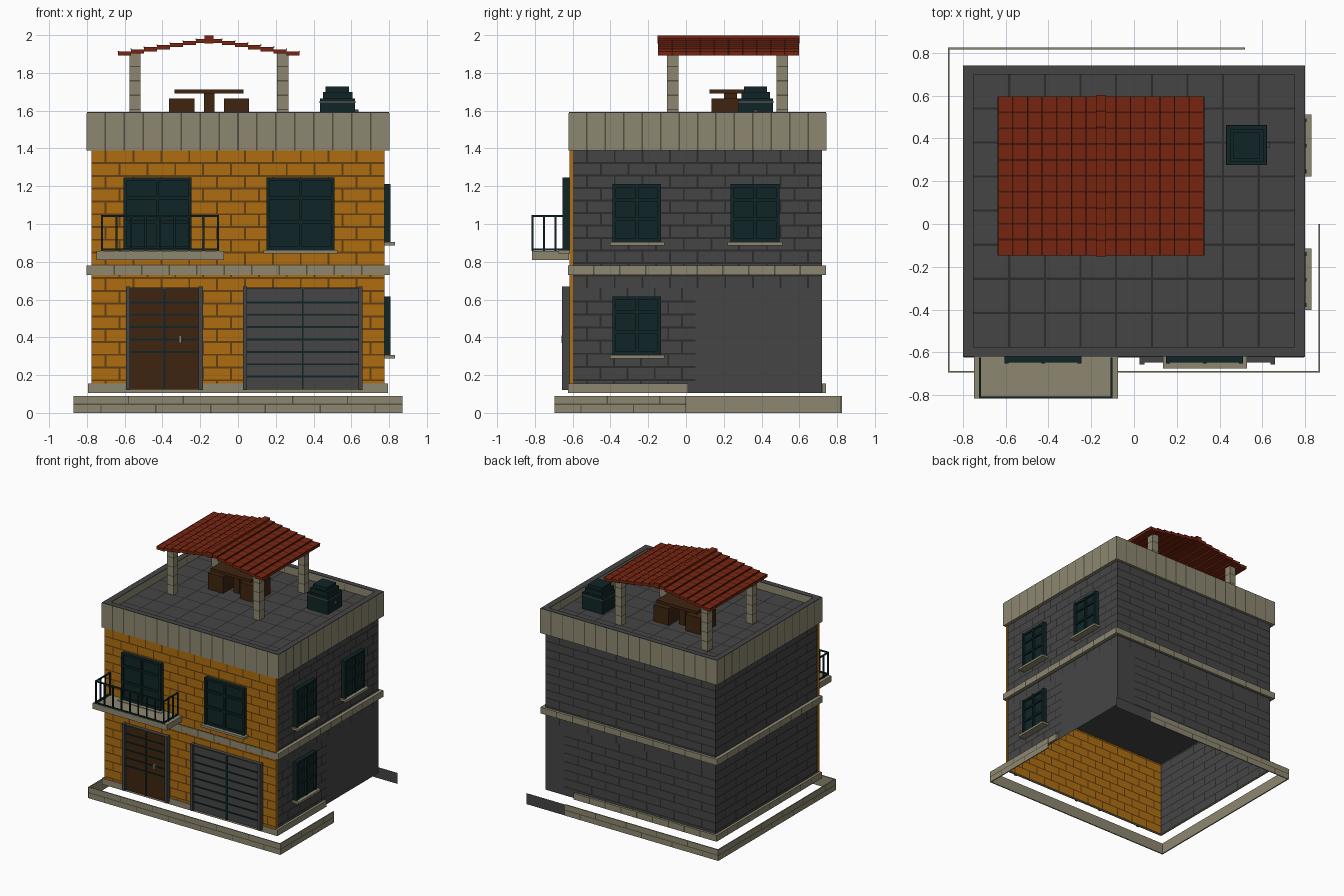
import bpy, bmesh
from mathutils import Vector

if "Cube" in bpy.data.objects:
    bpy.data.objects.remove(bpy.data.objects["Cube"], do_unlink=True)


def colour(name, r, g, b):
    m = bpy.data.materials.new(name)
    m.use_nodes = True
    m.diffuse_color = (r, g, b, 1)
    m.node_tree.nodes["Principled BSDF"].inputs["Base Color"].default_value = (r, g, b, 1)
    return m


ochre = colour("ochre paint", .43, .155, .005)
ochre_joint = colour("ochre joint", .12, .05, .006)
grey = colour("grey render", .06, .06, .06)
grey_joint = colour("grey joint", .025, .025, .025)
stone = colour("beige stone", .27, .245, .165)
stone_joint = colour("stone joint", .09, .08, .05)
red = colour("red tile", .19, .018, .005)
red_joint = colour("tile joint", .05, .008, .004)
teal = colour("dark teal", .0048, .0185, .0194)
brown = colour("brown wood", .049, .0185, .005)
joints = {ochre: ochre_joint, grey: grey_joint, stone: stone_joint, red: red_joint}
X, Y, Z = Vector((1, 0, 0)), Vector((0, 1, 0)), Vector((0, 0, 1))


def finish(name, bm, *mats):
    me = bpy.data.meshes.new(name)
    bm.to_mesh(me)
    bm.free()
    for m in mats:
        me.materials.append(m)
    ob = bpy.data.objects.new(name, me)
    bpy.context.collection.objects.link(ob)
    return ob


def box(name, x0, x1, y0, y1, z0, z1, mat):
    bm = bmesh.new()
    bmesh.ops.create_cube(bm, size=1)
    for v in bm.verts:
        v.co = (x0 + (v.co.x + .5) * (x1 - x0), y0 + (v.co.y + .5) * (y1 - y0),
                z0 + (v.co.z + .5) * (z1 - z0))
    return finish(name, bm, mat)


def cuts(length, pitch, t):
    n = max(1, round(length / pitch))
    inner = [length * k / n + d for k in range(1, n) for d in (-t / 2, t / 2)]
    return [0] + inner + [length]


def panel(name, at, u, v, w, h, mat, step=9, row=9, bond=True, t=.01):
    """Flat sheet cut into blocks with narrow joint faces between them."""
    us, vs = cuts(w, step, t), cuts(h, row, t)
    bm = bmesh.new()
    g = [[bm.verts.new(Vector(at) + u * a + v * b) for a in us] for b in vs]
    for j in range(len(vs) - 1):
        for i in range(len(us) - 1):
            f = bm.faces.new((g[j][i], g[j][i + 1], g[j + 1][i + 1], g[j + 1][i]))
            upright = i % 2 and (not bond or (i // 2 + j // 2) % 2 == 0)
            f.material_index = 1 if j % 2 or upright else 0
    return finish(name, bm, mat, joints[mat])


def ring(name, x0, x1, y0, y1, z0, z1, mat, **k):
    """Four outward block sheets around a rectangle."""
    h = z1 - z0
    panel(name + "_front", (x0, y0, z0), X, Z, x1 - x0, h, mat, **k)
    panel(name + "_left", (x1, y0, z0), Y, Z, y1 - y0, h, mat, **k)
    panel(name + "_back", (x1, y1, z0), -X, Z, x1 - x0, h, mat, **k)
    panel(name + "_right", (x0, y1, z0), -Y, Z, y1 - y0, h, mat, **k)


# Ground kerb: thin upright strips with a gap at one corner
kerb = dict(step=.14, row=.045, t=.007)
box("kerb_front", -.87, .87, -.695, -.687, 0, .09, stone)
box("kerb_right", -.87, -.862, -.695, .825, 0, .09, stone)
box("kerb_left", .862, .87, -.695, 0, 0, .09, stone)
box("kerb_back", -.87, .52, .817, .825, 0, .09, stone)
panel("kerb_blocks_front", (-.87, -.697, 0), X, Z, 1.74, .09, stone, **kerb)
panel("kerb_blocks_right", (-.872, .825, 0), -Y, Z, 1.52, .09, stone, **kerb)
panel("kerb_blocks_left", (.872, -.695, 0), Y, Z, .695, .09, stone, **kerb)
panel("kerb_blocks_back", (.52, .827, 0), -X, Z, 1.39, .09, stone, **kerb)
panel("kerb_end", (.87, .825, 0), -X, Z, .35, .09, grey)

# Front wall: painted blocks on both faces, with closed ends
brick = dict(step=.075, row=.066)
panel("front_wall", (-.775, -.618, .105), X, Z, 1.55, 1.285, ochre, **brick)
panel("front_wall_inside", (.775, -.597, .105), -X, Z, 1.55, 1.285, ochre, **brick)
for s, n in ((1, "left"), (-1, "right")):
    box("front_wall_end_" + n, s * .772, s * .776, -.618, -.597, .105, 1.39, ochre)

# Grey side and back walls, with a plain lower corner
panel("left_wall_upper", (.772, -.597, .66), Y, Z, 1.317, .73, grey, **brick)
panel("left_wall_lower", (.772, -.597, .105), Y, Z, .647, .555, grey, **brick)
panel("left_wall_plain", (.772, .05, .105), Y, Z, .67, .555, grey)
long_brick = dict(step=.13, row=.066)
panel("back_wall_upper", (.772, .72, .66), -X, Z, 1.544, .73, grey, **long_brick)
panel("back_wall_plain", (.772, .72, .105), -X, Z, .172, .555, grey)
panel("back_wall_lower", (.6, .72, .105), -X, Z, 1.372, .555, grey, **long_brick)
panel("right_wall", (-.772, .72, .105), -Y, Z, 1.317, 1.285, grey, **long_brick)

# Plinth around the foot of the walls
box("plinth_front", -.79, .79, -.624, -.6, .105, .155, stone)
box("plinth_left", .775, .795, -.624, .01, .105, .155, stone)
box("plinth_right", -.795, -.775, -.624, .74, .105, .155, stone)
box("plinth_back", -.795, .5, .722, .74, .105, .155, stone)
panel("plinth_blocks_right", (-.797, .74, .105), -Y, Z, 1.36, .05, stone, step=.14, bond=False)
panel("plinth_blocks_back", (.5, .742, .105), -X, Z, 1.29, .05, stone, step=.14, bond=False)

# Floor band, ceiling below it
box("floor_band", -.8, .8, -.622, .74, .73, .78, stone)
ring("floor_band_blocks", -.802, .802, -.624, .742, .73, .78, stone, step=.14, bond=False, t=.008)
panel("ceiling", (-.772, .72, .726), X, -Y, 1.544, 1.317, grey)

# Parapet with grey caps, and the tiled roof deck
DECK = 1.53
for n, (x0, x1, y0, y1) in {"front": (-.8, .8, -.62, -.575), "back": (-.8, .8, .7, .742),
                            "left": (.75, .8, -.575, .7), "right": (-.8, -.75, -.575, .7)}.items():
    box("parapet_" + n, x0, x1, y0, y1, 1.39, 1.588, stone)
    box("parapet_cap_" + n, x0, x1, y0, y1, 1.588, 1.593, grey)
ring("parapet_blocks", -.802, .802, -.622, .744, 1.39, 1.588, stone, step=.1, bond=False, t=.008)
ring("parapet_lining", .748, -.748, .698, -.573, DECK, 1.588, stone, step=-.14, bond=False, t=.008)
box("roof_slab", -.76, .76, -.58, .71, 1.46, DECK - .004, grey)
panel("roof_deck", (-.75, -.575, DECK), X, Y, 1.5, 1.275, grey, step=.171, row=.16, bond=False)


def fixed(side, name, a0, a1, d0, d1, z0, z1, mat):
    """Box on a facade: a runs along it, d stands out from it."""
    if side == "front":
        return box(name, a0, a1, -.618 - d1, -.618 - d0, z0, z1, mat)
    return box(name, .772 + d0, .772 + d1, a0, a1, z0, z1, mat)


def window(side, name, a0, a1, z0, z1):
    f, mid = .018, (a0 + a1) / 2
    fixed(side, name + "_glass", a0, a1, 0, .018, z0, z1, teal)
    for n, p, q in (("side_a", a0, a0 + f), ("side_b", a1 - f, a1), ("mullion", mid - .008, mid + .008)):
        fixed(side, f"{name}_{n}", p, q, 0, .035, z0, z1, teal)
    for k, z in enumerate((z0, z0 + (z1 - z0) * .36, z0 + (z1 - z0) * .7, z1 - f)):
        fixed(side, f"{name}_bar_{k}", a0, a1, 0, .03, z, z + f, teal)
    fixed(side, name + "_sill", a0 - .015, a1 + .018, 0, .058, z0 - .018, z0, stone)


window("front", "balcony_window", -.605, -.245, .862, 1.245)
window("front", "front_window", .15, .51, .862, 1.245)
window("left", "lower_side_window", -.388, -.132, .307, .617)
window("left", "upper_side_window_a", -.388, -.132, .905, 1.212)
window("left", "upper_side_window_b", .236, .494, .905, 1.212)


def door(name, a0, a1, mat, bars):
    """Framed pair of leaves with dark centre and cross strips."""
    mid = (a0 + a1) / 2
    fixed("front", name + "_leaves", a0, a1, 0, .018, .125, .66, mat)
    fixed("front", name + "_centre_strip", mid - .005, mid + .005, .018, .024, .125, .66, teal)
    for k in range(bars):
        z = .585 - k * .0655
        fixed("front", f"{name}_strip_{k}", a0, a1, .018, .024, z - .005, z + .005, teal)
    for n, p in (("post_a", a0 - .022), ("post_b", a1)):
        fixed("front", f"{name}_{n}", p, p + .022, 0, .038, .122, .668, grey)
    fixed("front", name + "_head", a0, a1, 0, .03, .655, .664, grey)


door("house_door", -.572, -.208, brown, 5)
fixed("front", "door_handle", -.312, -.3, .018, .042, .37, .41, stone)
door("garage_door", .048, .638, grey, 7)

# Balcony slab and railing
box("balcony_slab", -.748, -.075, -.815, -.62, .81, .857, stone)
x0, x1, y0, y1, r = -.72, -.105, -.812, -.63, .005
for n, z in (("bottom", .866), ("top", 1.042)):
    box(f"rail_{n}_front", x0 - r, x1 + r, y0 - r, y0 + r, z - r, z + r, teal)
    for s, x in (("right", x0), ("left", x1)):
        box(f"rail_{n}_{s}", x - r, x + r, y0, y1, z - r, z + r, teal)
for k in range(9):
    x = x0 + (x1 - x0) * k / 8
    box(f"baluster_front_{k}", x - r, x + r, y0 - r, y0 + r, .857, 1.045, teal)
for k in range(1, 4):
    y = y0 + (y1 - y0) * k / 3
    for s, x in (("right", x0), ("left", x1)):
        box(f"baluster_{s}_{k}", x - r, x + r, y - r, y + r, .857, 1.045, teal)

# Pergola columns
for i, x in enumerate((-.545, .237)):
    for j, y in enumerate((-.07, .51)):
        ring(f"column_{i}{j}", x - .03, x + .03, y - .03, y + .03, DECK, 1.91, stone, row=.075, t=.007)

# Pergola roof: overlapping stepped tile courses and a ridge
RX, W, YA, YB = -.154, .0686, -.147, .597
for s in (-1, 1):
    for k in range(7):
        top = 1.98 - .011 * k
        a, b = sorted((RX + s * W * k, RX + s * W * (k + 1)))
        n = f"tile_course_{'right' if s < 0 else 'left'}_{k}"
        box(n, a, b, YA, YB, top - .022, top, red)
        panel(n + "_top", (a, YA, top + .002), X, Y, W, YB - YA, red, row=.0744, t=.008)
        e = RX + s * W * (k + 1)
        panel(n + "_edge", (e + s * .001, YA if s > 0 else YB, top - .022), Y * s, Z,
              YB - YA, .022, red, step=.0744, bond=False, t=.008)
        box(n + "_joint", e - .003, e + .003, YA, YB, top - .002, top + .003, red_joint)
box("roof_ridge", RX - .024, RX + .024, YA - .005, YB + .005, 1.955, 1.998, red)
panel("ridge_tiles", (RX - .024, YA - .005, 2), X, Y, .048, YB - YA + .01, red, row=.0744, t=.008)

# Table with a seat at each end
box("table_top", -.335, .03, .125, .34, 1.69, 1.713, brown)
box("table_leg", -.18, -.125, .2, .27, DECK, 1.69, brown)
box("seat_right", -.365, -.23, .135, .335, DECK, 1.665, brown)
box("seat_left", -.075, .058, .135, .335, DECK, 1.665, brown)

# Water tank
box("tank_body", .433, .62, .277, .46, DECK, 1.665, teal)
box("tank_band", .431, .622, .275, .462, 1.64, 1.65, grey)
box("tank_shoulder", .45, .605, .293, .444, 1.665, 1.7, teal)
box("tank_lid", .464, .588, .306, .43, 1.7, 1.728, teal)
box("tank_valve", .62, .637, .358, .38, 1.585, 1.607, grey)
